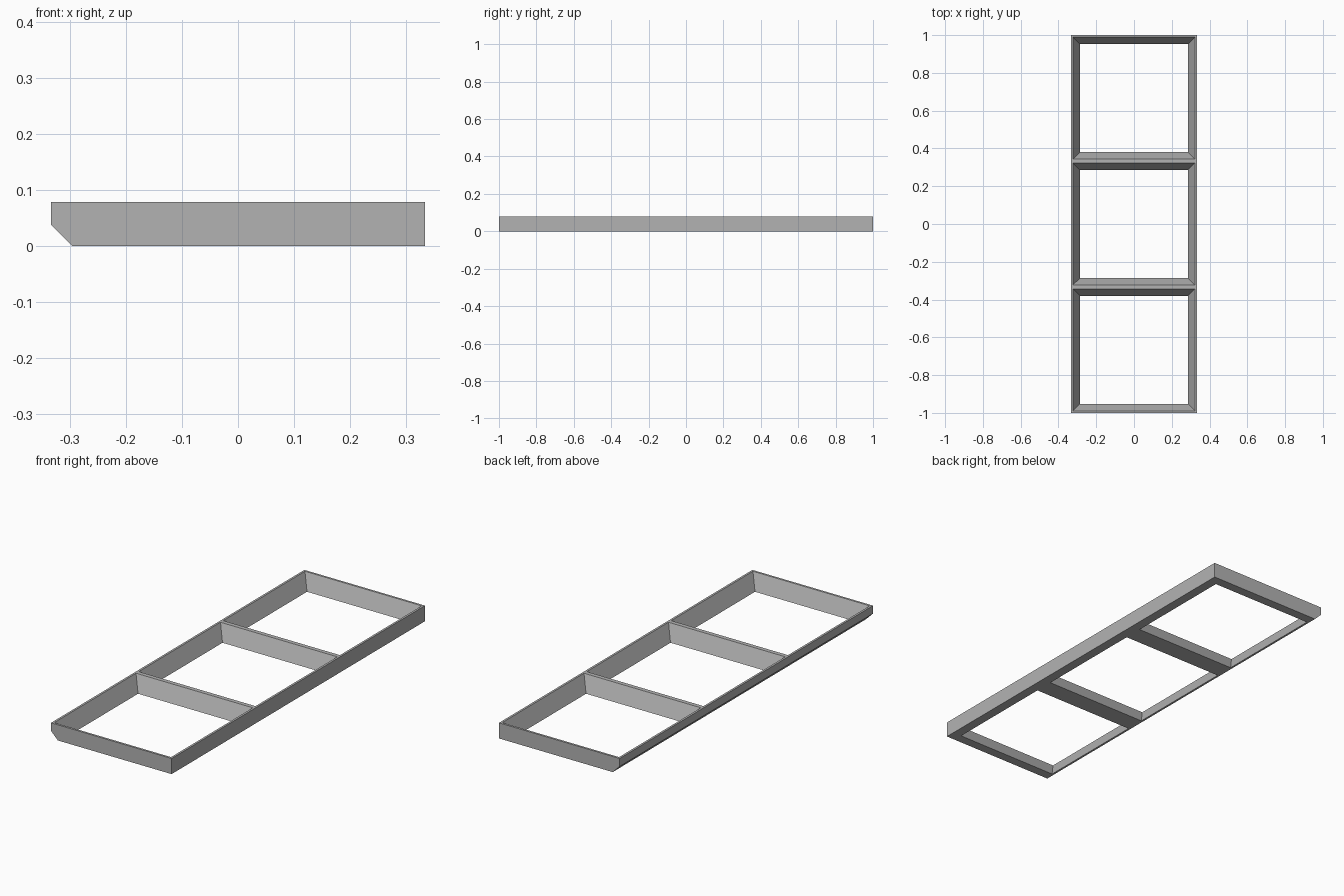
import bpy, bmesh

cube = bpy.data.objects.get("Cube")
if cube:
    bpy.data.objects.remove(cube, do_unlink=True)

HALF_W, HALF_L, HEIGHT = 1 / 3, 1.0, 0.078
CHAMFER = 0.038
CELL = 2 / 3                      # spacing of the openings
TOP, BOTTOM = 0.3225, 0.285       # opening half-widths at top and underside

grey = bpy.data.materials.new("plain grey")
grey.use_nodes = True
colour = (0.45, 0.45, 0.45, 1)
grey.diffuse_color = colour
grey.node_tree.nodes["Principled BSDF"].inputs["Base Color"].default_value = colour


def loft(name, lower, upper):
    """Solid between two matching loops of points."""
    bm = bmesh.new()
    a = [bm.verts.new(p) for p in lower]
    b = [bm.verts.new(p) for p in upper]
    bm.faces.new(a[::-1])
    bm.faces.new(b)
    for i in range(len(a)):
        j = (i + 1) % len(a)
        bm.faces.new((a[i], a[j], b[j], b[i]))
    bmesh.ops.recalc_face_normals(bm, faces=bm.faces)
    mesh = bpy.data.meshes.new(name)
    bm.to_mesh(mesh)
    bm.free()
    mesh.materials.append(grey)
    obj = bpy.data.objects.new(name, mesh)
    bpy.context.scene.collection.objects.link(obj)
    return obj


# Tray body: a bar with one lower long edge chamfered
profile = [(-HALF_W, HEIGHT), (-HALF_W, CHAMFER), (-HALF_W + CHAMFER, 0),
           (HALF_W, 0), (HALF_W, HEIGHT)]
frame = loft("divided_frame",
             [(x, -HALF_L, z) for x, z in profile],
             [(x, HALF_L, z) for x, z in profile])

# Three tapered openings, cut slightly past the top and underside
margin = 0.005
slope = (TOP - BOTTOM) / HEIGHT


def square(y, z):
    r = BOTTOM + slope * z
    return [(sx * r, y + sy * r, z) for sx, sy in ((-1, -1), (1, -1), (1, 1), (-1, 1))]


cutters = []
for k in (-1, 0, 1):
    y = k * CELL
    cutter = loft("opening_cutter", square(y, -margin), square(y, HEIGHT + margin))
    cutter.hide_render = True
    cutters.append(cutter)
    cut = frame.modifiers.new("opening", 'BOOLEAN')
    cut.operation = 'DIFFERENCE'
    cut.solver = 'EXACT'
    cut.object = cutter

# Keep the cut result and discard the cutters
depsgraph = bpy.context.evaluated_depsgraph_get()
result = bpy.data.meshes.new_from_object(frame.evaluated_get(depsgraph))
frame.modifiers.clear()
frame.data = result
for cutter in cutters:
    bpy.data.objects.remove(cutter, do_unlink=True)
